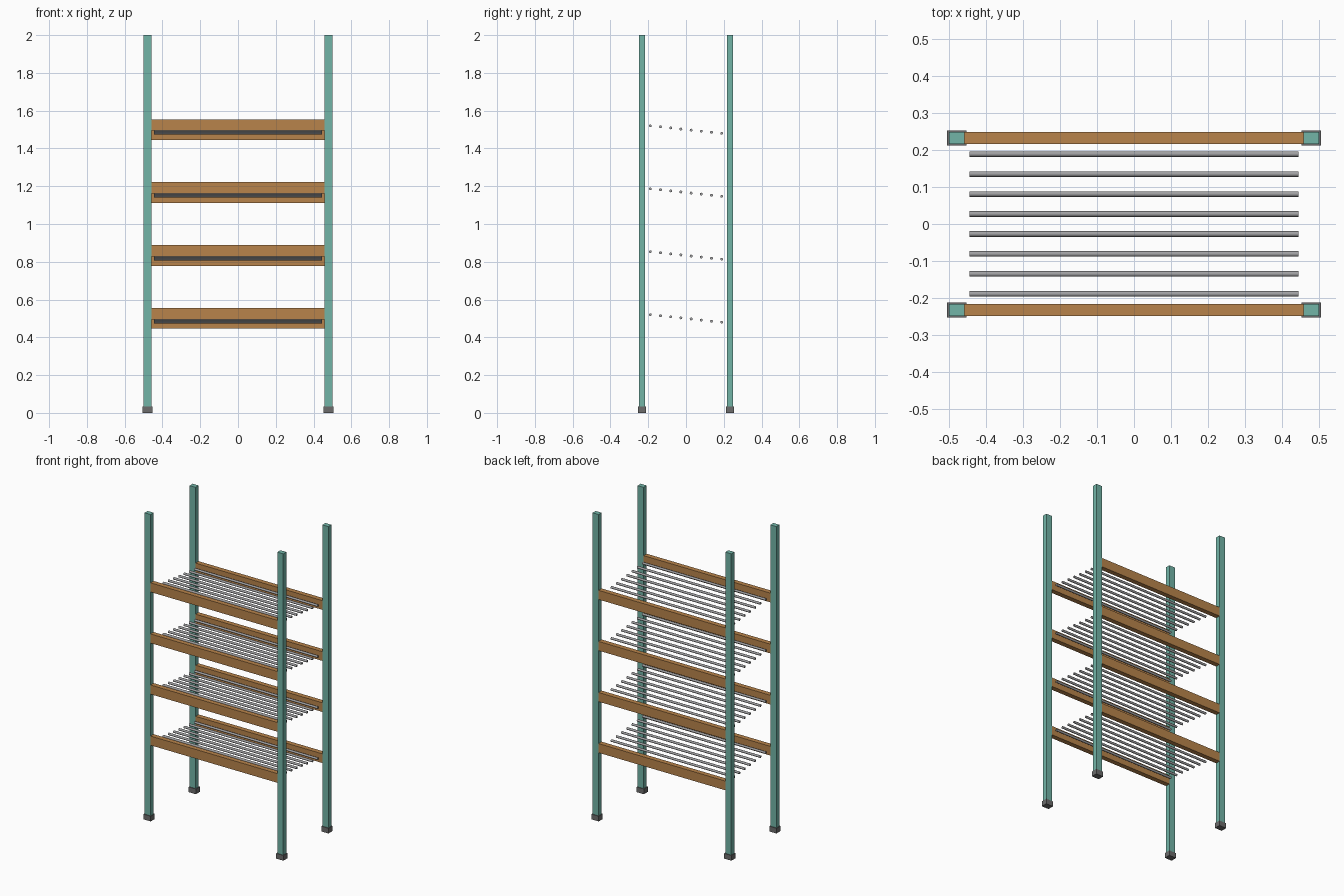
import bpy, math

default = bpy.data.objects.get("Cube")
if default:
    bpy.data.objects.remove(default, do_unlink=True)


def material(name, colour):
    m = bpy.data.materials.new(name)
    m.use_nodes = True
    rgba = (*colour, 1)
    m.diffuse_color = rgba
    m.node_tree.nodes["Principled BSDF"].inputs["Base Color"].default_value = rgba
    return m


TEAL = material("teal paint", (0.17, 0.46, 0.39))
BROWN = material("brown wood", (0.48, 0.23, 0.07))
STEEL = material("grey steel", (0.36, 0.36, 0.37))
RUBBER = material("dark rubber", (0.15, 0.15, 0.15))


def box(name, centre, size, mat):
    bpy.ops.mesh.primitive_cube_add(size=1, location=centre)
    ob = bpy.context.object
    ob.name = name
    ob.scale = size
    bpy.ops.object.transform_apply(location=False, rotation=False, scale=True)
    ob.data.materials.append(mat)
    return ob


def rod(name, centre, radius, length, mat):
    bpy.ops.mesh.primitive_cylinder_add(vertices=12, radius=radius, depth=length,
                                        location=centre, rotation=(0, math.pi / 2, 0))
    ob = bpy.context.object
    ob.name = name
    ob.data.materials.append(mat)
    bpy.ops.object.shade_smooth_by_angle(angle=math.radians(40))
    return ob


POST_X, POST_Y = 0.479, 0.2325
POST_W, POST_D = 0.043, 0.032
FOOT_H = 0.034
SLOPE = math.tan(math.radians(6))

# Corner posts standing in rubber feet
for x_name, sx in (("right", -1), ("left", 1)):
    for y_name, sy in (("front", -1), ("back", 1)):
        x, y = sx * POST_X, sy * POST_Y
        box(f"{y_name}_{x_name}_post", (x, y, 1 + FOOT_H / 4),
            (POST_W, POST_D, 2 - FOOT_H / 2), TEAL)
        box(f"{y_name}_{x_name}_foot", (x, y, FOOT_H / 2),
            (POST_W + 0.009, POST_D + 0.009, FOOT_H), RUBBER)

# Four shelves sloping down to the back: two rails and eight rods each
SHELVES, RODS, ROD_GAP = 4, 8, 0.054
for s in range(SHELVES):
    z = 0.5 + s / 3
    for y_name, sy in (("front", -1), ("back", 1)):
        y = sy * POST_Y
        box(f"shelf_{s + 1}_{y_name}_rail", (0, y, z - y * SLOPE),
            (2 * POST_X - POST_W, POST_D, 0.06), BROWN)
    for r in range(RODS):
        y = (r - (RODS - 1) / 2) * ROD_GAP
        rod(f"shelf_{s + 1}_rod_{r + 1}", (0, y, z - y * SLOPE), 0.0075, 0.89, STEEL)
